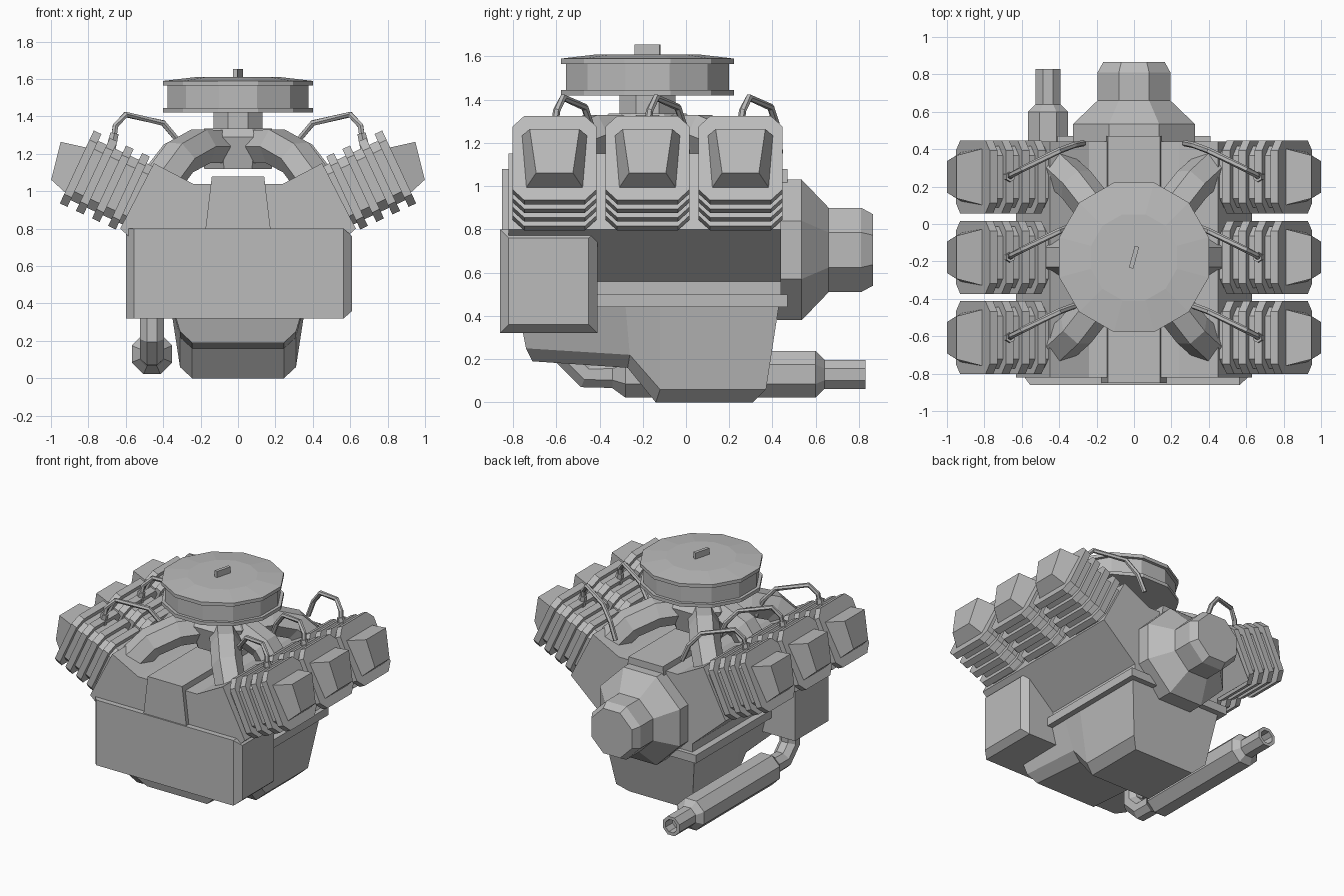
import bpy, bmesh, math
from mathutils import Vector

cube = bpy.data.objects.get("Cube")
if cube:
    bpy.data.objects.remove(cube, do_unlink=True)

metal = bpy.data.materials.new("plain grey metal")
metal.use_nodes = True
grey = (0.5, 0.5, 0.5, 1)
metal.diffuse_color = grey
metal.node_tree.nodes["Principled BSDF"].inputs["Base Color"].default_value = grey


def loft(name, rings):
    """Skin a list of equal point rings and cap both ends."""
    bm = bmesh.new()
    loops = [[bm.verts.new(p) for p in ring] for ring in rings]
    n = len(loops[0])
    for a, b in zip(loops, loops[1:]):
        for i in range(n):
            j = (i + 1) % n
            bm.faces.new((a[i], a[j], b[j], b[i]))
    bm.faces.new(loops[0])
    bm.faces.new(loops[-1])
    bmesh.ops.recalc_face_normals(bm, faces=bm.faces)
    mesh = bpy.data.meshes.new(name)
    bm.to_mesh(mesh)
    bm.free()
    mesh.materials.append(metal)
    obj = bpy.data.objects.new(name, mesh)
    bpy.context.collection.objects.link(obj)
    return obj


def prism_y(name, half, y0, y1):
    """Mirror half an x-z outline and extrude it along y."""
    outline = half + [(-x, z) for x, z in reversed(half)]
    return loft(name, [[(x, y, z) for x, z in outline] for y in (y0, y1)])


def lathe(name, profile, centre, axis, sides):
    """Turn (distance, radius) pairs; radius is measured to the flats."""
    rings = []
    for d, r in profile:
        r /= math.cos(math.pi / sides)
        ring = []
        for i in range(sides):
            a = math.tau * (i + 0.5) / sides
            c, s = r * math.cos(a), r * math.sin(a)
            local = (c, d, s) if axis == "y" else (c, s, d)
            ring.append(Vector(centre) + Vector(local))
        rings.append(ring)
    return loft(name, rings)


def tube(name, path, radii, sides, ref):
    """Sweep a polygon along a path."""
    pts = [Vector(p) for p in path]
    rings = []
    for i, p in enumerate(pts):
        t = Vector()
        if i:
            t += (p - pts[i - 1]).normalized()
        if i < len(pts) - 1:
            t += (pts[i + 1] - p).normalized()
        t.normalize()
        u = t.cross(Vector(ref)).normalized()
        v = t.cross(u)
        rings.append([p + radii[i] * (u * math.cos(a) + v * math.sin(a))
                      for a in (math.tau * (k + 0.5) / sides for k in range(sides))])
    return loft(name, rings)


# Crankcase with two angled bank faces, and the central spine
prism_y("engine_block", [(0.24, 1.04), (0.45, 1.15), (0.63, 0.80),
                         (0.36, 0.56), (0.36, 0.44)], -0.82, 0.44)
prism_y("block_spine", [(0.14, 1.08), (0.175, 0.79), (0.175, 0.5)], -0.85, 0.47)
prism_y("pan_flange", [(0.41, 0.50), (0.41, 0.44)], -0.80, 0.47)

# Front cover box with bevelled ends
cover = [(-0.60, -0.80, -0.41, 0.32, 0.80), (-0.556, -0.86, -0.41, 0.32, 0.80),
         (0.565, -0.86, -0.41, 0.32, 0.80), (0.61, -0.82, -0.45, 0.36, 0.76)]
loft("front_cover", [[(x, a, b), (x, c, b), (x, c, d), (x, a, d)]
                     for x, a, c, b, d in cover])

# Stepped oil pan: y at the rim, y at the bevel, y at the floor, floor height
pan = [(-0.78, -0.74, -0.71, 0.19), (-0.28, -0.26, -0.27, 0.16),
       (-0.12, -0.12, -0.14, 0.0), (0.43, 0.37, 0.31, 0.0)]
loft("oil_pan", [[(0.37, r, 0.45), (0.31, m, z + 0.06), (0.245, f, z),
                  (-0.245, f, z), (-0.31, m, z + 0.06), (-0.37, r, 0.45)]
                 for r, m, f, z in pan])

# Bell housing at the back
lathe("bell_housing", [(0.42, 0.325), (0.535, 0.325), (0.66, 0.195),
                       (0.81, 0.195), (0.865, 0.165)], (0, 0, 0.705), "y", 8)

# Exhaust: down pipe, silencer and hollow tail
tube("exhaust_pipe", [(-0.46, -0.55, 0.40), (-0.46, -0.55, 0.22),
                      (-0.46, -0.46, 0.13), (-0.46, -0.28, 0.13)],
     [0.07] * 4, 8, (1, 0, 0))
lathe("silencer", [(-0.34, 0.065), (-0.28, 0.108), (0.60, 0.108), (0.64, 0.067),
                   (0.83, 0.067), (0.83, 0.045), (0.75, 0.045)],
      (-0.46, 0, 0.13), "y", 8)

# Cylinder banks
TILT = math.radians(25)
CA, SA = math.cos(TILT), math.sin(TILT)
CYLINDERS = (-0.608, -0.178, 0.252)


def bank_point(side, yc, s, v, w):
    """Distance s out along the cylinder, v up its face, w along y."""
    return (side * (0.54 + s * CA - v * SA), yc + w, 0.98 + s * SA + v * CA)


def octagon(side, yc, s, hv, hw, cut):
    corners = [(hv, hw - cut), (hv - cut, hw), (cut - hv, hw), (-hv, hw - cut)]
    corners += [(v, -w) for v, w in reversed(corners)]
    return [bank_point(side, yc, s, v, w) for v, w in corners]


for side, label in ((1, "left"), (-1, "right")):
    for n, yc in enumerate(CYLINDERS, 1):
        tag = f"{label}_{n}"
        # Barrel core with four cooling fins
        loft(f"cylinder_{tag}", [octagon(side, yc, s, 0.175, 0.165, 0.05)
                                 for s in (-0.06, 0.34)])
        for f in range(4):
            s = 0.025 + f * 0.095
            loft(f"cooling_fin_{tag}_{f + 1}",
                 [octagon(side, yc, d, 0.215, 0.195, 0.055) for d in (s, s + 0.045)])

        # Tapered rocker cover
        base = [(0.355, 0.115, 0.15), (0.355, -0.15, 0.13)]
        tip = [(0.49, 0.085, 0.115), (0.45, -0.12, 0.085)]
        rings = []
        for (s1, v1, w1), (s2, v2, w2) in (base, tip):
            rings.append([bank_point(side, yc, s1, v1, w1), bank_point(side, yc, s1, v1, -w1),
                          bank_point(side, yc, s2, v2, -w2), bank_point(side, yc, s2, v2, w2)])
        loft(f"rocker_cover_{tag}", rings)

        # Spark plug and its lead
        tube(f"spark_plug_{tag}", [(side * 0.70, yc, 1.14), (side * 0.675, yc, 1.23),
                                   (side * 0.675, yc, 1.23), (side * 0.66, yc, 1.31)][::3],
             [0.032, 0.026], 6, (0, 1, 0))
        tube(f"plug_lead_{tag}", [(side * 0.665, yc, 1.28), (side * 0.655, yc + 0.01, 1.35),
                                  (side * 0.60, yc + 0.04, 1.41), (side * 0.40, yc + 0.14, 1.365),
                                  (side * 0.32, yc + 0.17, 1.27), (side * 0.27, yc + 0.18, 1.15)],
             [0.017] * 6, 6, (0, 1, 0))

        # Intake runner from the hub to this cylinder
        dy = n - 2
        reach = 0.0 if dy else 0.03
        tube(f"intake_runner_{tag}",
             [(side * 0.06, -0.178 + dy * 0.07, 1.24), (side * 0.20, -0.178 + dy * 0.25, 1.24),
              (side * (0.31 + reach), -0.178 + dy * 0.39, 1.18),
              (side * (0.40 + reach), -0.178 + dy * 0.47, 1.06)],
             [0.10, 0.105, 0.105, 0.105], 6, (side * dy, -1, 0) if dy == 0 else (side * dy * -0.8, 0.6, 0))

# Manifold hub, carburettor neck and air filter
HUB = (0, -0.178, 0)
lathe("manifold_hub", [(1.12, 0.18), (1.29, 0.22), (1.335, 0.18)], HUB, "z", 8)
lathe("carburettor_neck", [(1.30, 0.13), (1.44, 0.13)], HUB, "z", 8)
lathe("air_filter", [(1.42, 0.40), (1.445, 0.40), (1.445, 0.378), (1.565, 0.378),
                     (1.565, 0.40), (1.59, 0.40), (1.61, 0.23)], HUB, "z", 12)

# Small wing bolt on the lid
wing = loft("wing_bolt", [[(x, y, z) for x, y in ((-0.012, -0.06), (0.012, -0.06),
                                                  (0.012, 0.06), (-0.012, 0.06))]
                          for z in (1.60, 1.655)])
wing.location.y = -0.178
wing.rotation_euler.z = math.radians(-15)
